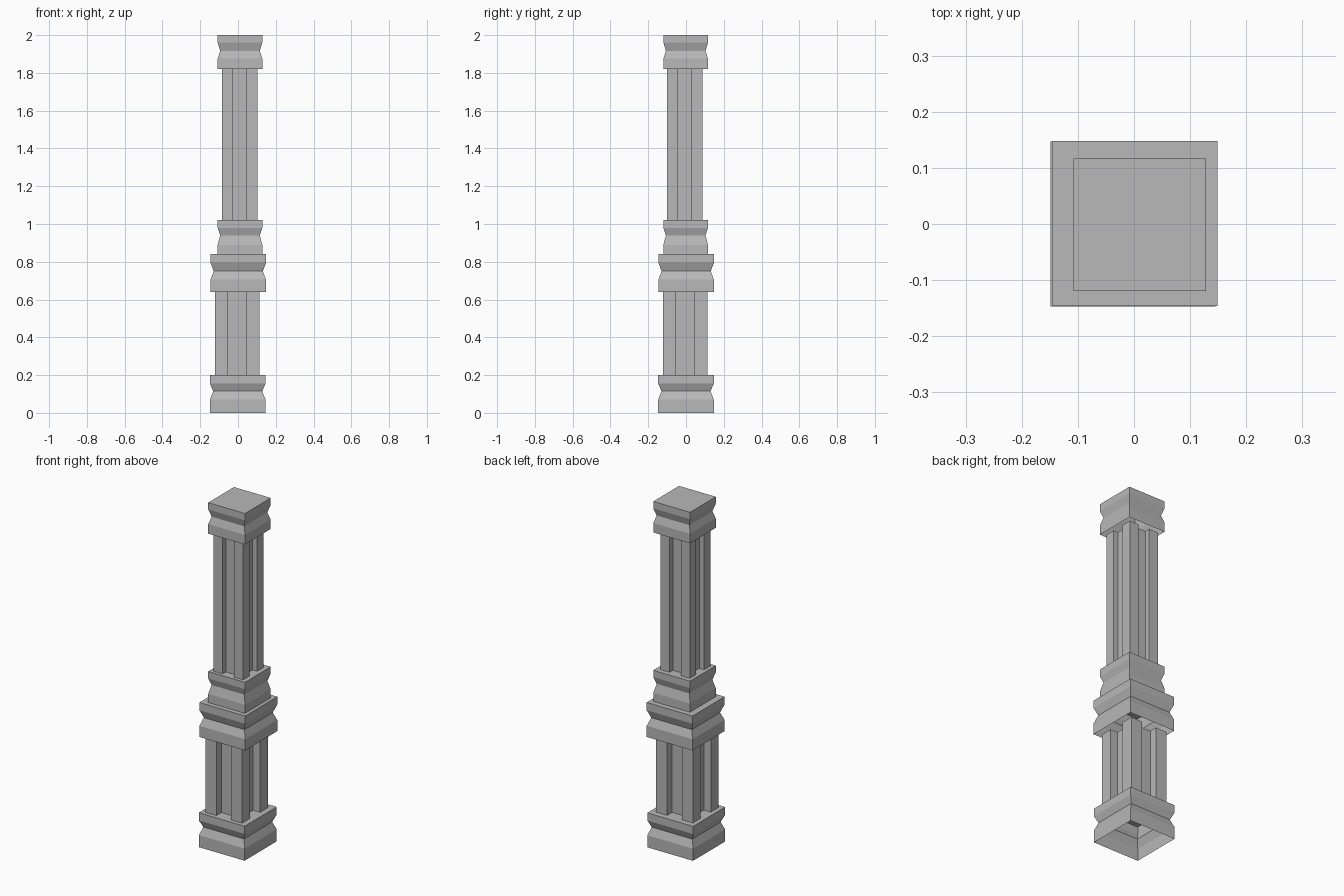
import bpy, bmesh

cube = bpy.data.objects.get("Cube")
if cube:
    bpy.data.objects.remove(cube, do_unlink=True)

stone = bpy.data.materials.new("grey_stone")
stone.use_nodes = True
GREY = (0.48, 0.48, 0.48, 1)
stone.diffuse_color = GREY
stone.node_tree.nodes["Principled BSDF"].inputs["Base Color"].default_value = GREY


def loft(name, sections, cap_top=False):
    """Join a stack of matching (outline, z) sections into one flat-shaded part."""
    bm = bmesh.new()
    rings = [[bm.verts.new((x, y, z)) for x, y in outline] for outline, z in sections]
    for low, high in zip(rings, rings[1:]):
        for i in range(len(low)):
            j = (i + 1) % len(low)
            bm.faces.new((low[i], low[j], high[j], high[i]))
    if cap_top:
        bm.faces.new(rings[-1])
    mesh = bpy.data.meshes.new(name)
    bm.to_mesh(mesh)
    bm.free()
    mesh.materials.append(stone)
    bpy.context.collection.objects.link(bpy.data.objects.new(name, mesh))


def four_sided(side, cx, cy):
    """Repeat the outline of the front side around all four sides."""
    outline = []
    for _ in range(4):
        outline += [(cx + x, cy + y) for x, y in side]
        side = [(-y, x) for x, y in side]
    return outline


def moulding(name, cx, cy, half, waist, heights):
    """Square band with a pinched waist, hollow below and closed on top."""
    widths = (half, half, half - waist, half, half)
    loft(name, [(four_sided([(-w, -w)], cx, cy), z) for w, z in zip(widths, heights)],
         cap_top=True)


def shaft(name, cx, cy, half, groove, depth, bottom, top):
    """Square shaft with one upright groove in each side."""
    floor = depth - half
    side = [(-half, -half), (-groove, -half), (-groove, floor),
            (groove, floor), (groove, -half)]
    outline = four_sided(side, cx, cy)
    loft(name, [(outline, bottom), (outline, top)])


# Lower half: base, thick shaft and its crown
moulding("base_moulding", -0.0015, 0, 0.147, 0.017, (0, 0.07, 0.115, 0.155, 0.2))
shaft("lower_shaft", -0.005, -0.005, 0.118, 0.047, 0.045, 0.2, 0.64)
moulding("lower_crown", 0.0015, 0.001, 0.147, 0.017, (0.64, 0.705, 0.75, 0.795, 0.84))

# Upper half: collar, slim shaft and cap
moulding("upper_collar", 0.0105, -0.0015, 0.118, 0.013, (0.84, 0.89, 0.94, 0.98, 1.02))
shaft("upper_shaft", 0.008, -0.006, 0.094, 0.036, 0.03, 1.02, 1.82)
moulding("top_cap", 0.0105, -0.0015, 0.118, 0.013, (1.82, 1.875, 1.917, 1.96, 2.0))
